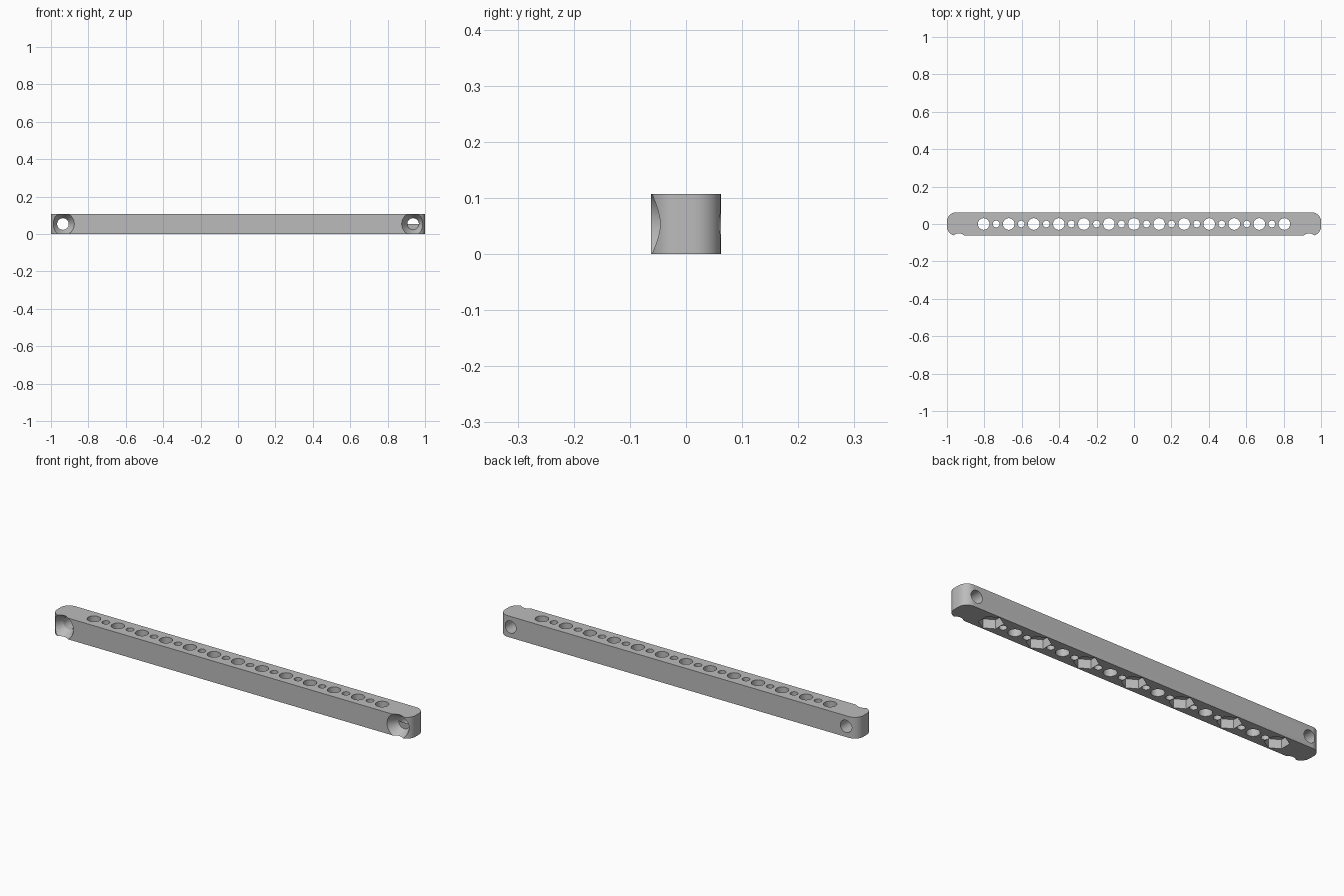
import bpy
import bmesh
import math
from mathutils import Matrix

if "Cube" in bpy.data.objects:
    bpy.data.objects.remove(bpy.data.objects["Cube"])

W, H = 0.124, 0.107          # bar depth and height
CORNER = 0.048               # plan corner radius
PITCH = 0.134                # spacing of the large holes
END_X = 0.936                # mounting hole position
HOLE_R, SMALL_R, NUT_R, SINK_R = 0.031, 0.018, 0.056, 0.061
NUT_DEPTH, SINK_DEPTH = 0.045, 0.05

grey = bpy.data.materials.new("plain grey")
grey.use_nodes = True
colour = (0.5, 0.5, 0.5, 1)
grey.diffuse_color = colour
grey.node_tree.nodes["Principled BSDF"].inputs["Base Color"].default_value = colour


def make_object(name, bm):
    mesh = bpy.data.meshes.new(name)
    bm.normal_update()
    bm.to_mesh(mesh)
    bm.free()
    obj = bpy.data.objects.new(name, mesh)
    bpy.context.collection.objects.link(obj)
    obj.data.materials.append(grey)
    return obj


def add_cone(bm, r1, r2, depth, centre, turn=None, sides=40):
    matrix = Matrix.Translation(centre) @ (turn or Matrix())
    bmesh.ops.create_cone(bm, cap_ends=True, segments=sides, radius1=r1,
                          radius2=r2, depth=depth, matrix=matrix)


# Bar with rounded ends
bm = bmesh.new()
outline = []
for sx, sy, start in ((1, 1, 0), (-1, 1, 90), (-1, -1, 180), (1, -1, 270)):
    for i in range(11):
        a = math.radians(start + 9 * i)
        outline.append(bm.verts.new((sx * (1 - CORNER) + CORNER * math.cos(a),
                                     sy * (W / 2 - CORNER) + CORNER * math.sin(a), 0)))
base = bm.faces.new(outline)
top = bmesh.ops.extrude_face_region(bm, geom=[base])["geom"]
bmesh.ops.translate(bm, vec=(0, 0, H),
                    verts=[g for g in top if isinstance(g, bmesh.types.BMVert)])
bmesh.ops.recalc_face_normals(bm, faces=bm.faces)
bar = make_object("perforated_bar", bm)

# Through holes: alternating large and small, plus one crosswise at each end
lay = Matrix.Rotation(math.radians(-90), 4, "X")     # local z becomes +y
holes = bmesh.new()
for i in range(-12, 13):
    r = SMALL_R if i % 2 else HOLE_R
    add_cone(holes, r, r, 3 * H, (i * PITCH / 2, 0, H / 2))
for x in (-END_X, END_X):
    add_cone(holes, HOLE_R, HOLE_R, 3 * W, (x, 0, H / 2), lay)

# Hexagonal nut pockets underneath every second large hole
pockets = bmesh.new()
for i in range(-3, 4):
    add_cone(pockets, NUT_R, NUT_R, 2 * NUT_DEPTH, (i * 2 * PITCH, 0, 0),
             Matrix.Rotation(math.radians(90), 4, "Z") @ Matrix.Rotation(math.radians(30), 4, "Z"), 6)

# Countersinks on the front of the end holes, extended past the face
sinks = bmesh.new()
slope = (SINK_R - HOLE_R) / SINK_DEPTH
extra = 0.02
for x in (-END_X, END_X):
    add_cone(sinks, SINK_R + slope * extra, HOLE_R, SINK_DEPTH + extra,
             (x, -W / 2 + (SINK_DEPTH - extra) / 2, H / 2), lay)

bpy.ops.object.select_all(action="DESELECT")
bar.select_set(True)
bpy.context.view_layer.objects.active = bar
for name, bm in (("countersink_cutter", sinks), ("pocket_cutter", pockets),
                 ("hole_cutter", holes)):
    cutter = make_object(name, bm)
    cutter.hide_render = True
    mod = bar.modifiers.new(name, "BOOLEAN")
    mod.operation = "DIFFERENCE"
    mod.solver = "EXACT"
    mod.object = cutter
    bpy.ops.object.modifier_apply(modifier=name)
    bpy.data.objects.remove(cutter)

bpy.ops.object.shade_smooth_by_angle(angle=math.radians(30))
